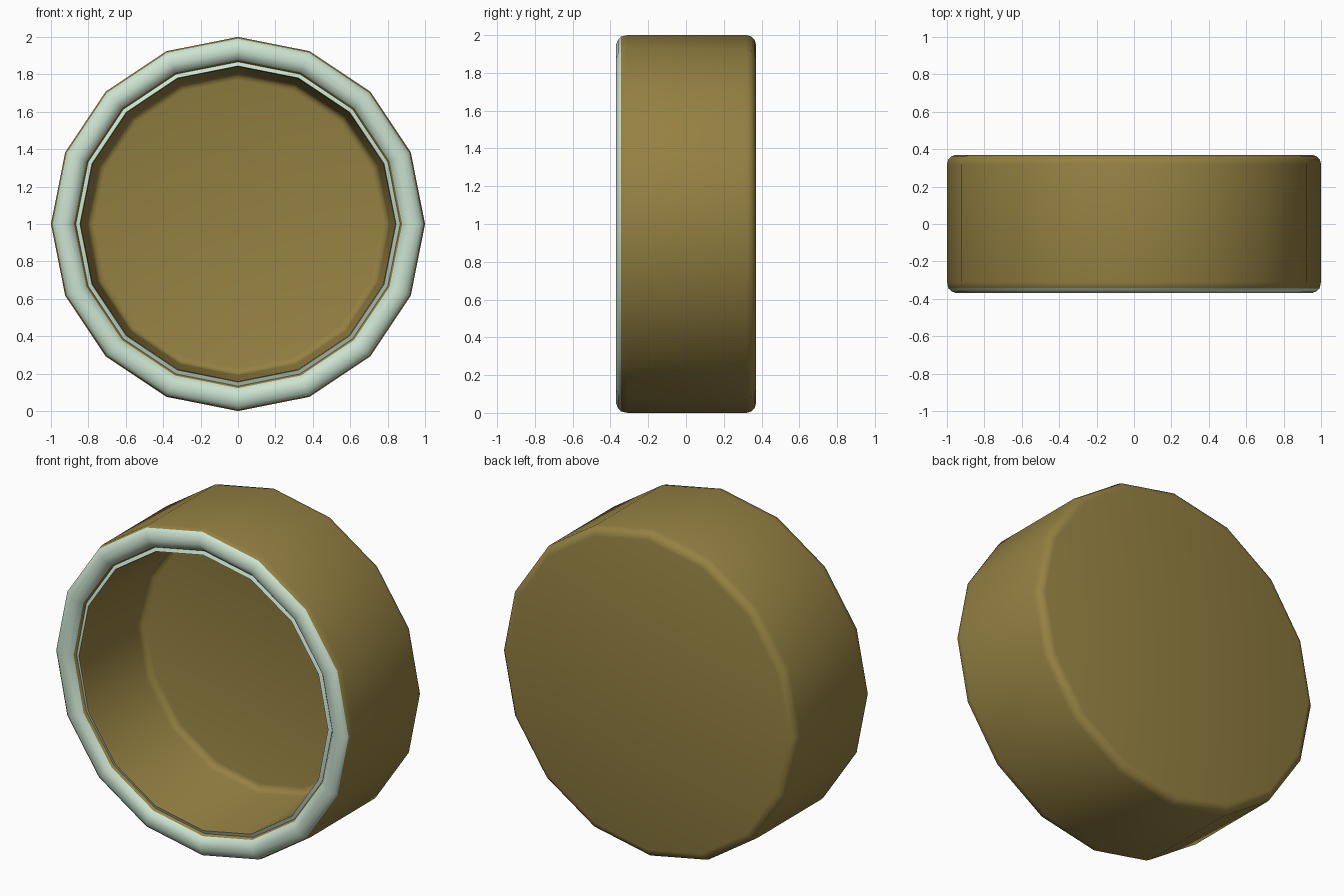
import bpy, bmesh, math

if "Cube" in bpy.data.objects:
    bpy.data.objects.remove(bpy.data.objects["Cube"])

SIDES = 16
CENTRE_Z = 1.0


def material(name, rgb):
    m = bpy.data.materials.new(name)
    m.diffuse_color = (*rgb, 1)
    m.use_nodes = True
    m.node_tree.nodes["Principled BSDF"].inputs["Base Color"].default_value = m.diffuse_color
    return m


def fillet(cr, cy, rad, a0, a1, steps=3):
    """Arc points (radius, y) in the profile plane."""
    pts = []
    for i in range(steps + 1):
        a = math.radians(a0 + (a1 - a0) * i / steps)
        pts.append((cr + rad * math.cos(a), cy + rad * math.sin(a)))
    return pts


def lathe(name, sections, mats):
    """Revolve joined profile sections about the y axis; each section has a material."""
    bm = bmesh.new()
    prev = None
    for mat, pts in sections:
        for r, y in pts:
            if r < 1e-6:
                ring = [bm.verts.new((0, y, CENTRE_Z))] * SIDES
            else:
                ring = [bm.verts.new((r * math.cos(2 * math.pi * i / SIDES), y,
                                      CENTRE_Z + r * math.sin(2 * math.pi * i / SIDES)))
                        for i in range(SIDES)]
            if prev:
                for i in range(SIDES):
                    j = (i + 1) % SIDES
                    quad = dict.fromkeys((prev[i], prev[j], ring[j], ring[i]))
                    bm.faces.new(list(quad)).material_index = mat
            prev = ring
    bmesh.ops.recalc_face_normals(bm, faces=bm.faces)
    mesh = bpy.data.meshes.new(name)
    bm.to_mesh(mesh)
    bm.free()
    for m in mats:
        mesh.materials.append(m)
    ob = bpy.data.objects.new(name, mesh)
    bpy.context.collection.objects.link(ob)
    bpy.context.view_layer.objects.active = ob
    ob.select_set(True)
    bpy.ops.object.shade_smooth_by_angle(angle=math.radians(40))
    return ob


gold = material("gold", (0.30, 0.22, 0.055))
mint = material("pale_mint", (0.60, 0.77, 0.63))

# Outer shell: closed back, rounded back edge, side wall
outside = [(0, 0.37)] + fillet(0.95, 0.32, 0.05, 90, 0) + [(1.0, -0.31), (0.992, -0.345)]
# Rounded pale rim
rim = [(0.975, -0.36), (0.95, -0.37), (0.92, -0.37), (0.895, -0.36), (0.877, -0.34)]
# Small step, pale ledge ring, then tapered inner wall and rounded floor
step = [(0.867, -0.325)]
ledge = [(0.845, -0.335)]
inside = [(0.84, -0.31)] + fillet(0.77, 0.18, 0.04, 0, 90) + [(0, 0.22)]

lathe("round_cup",
      [(0, outside), (1, rim), (0, step), (1, ledge), (0, inside)],
      [gold, mint])
